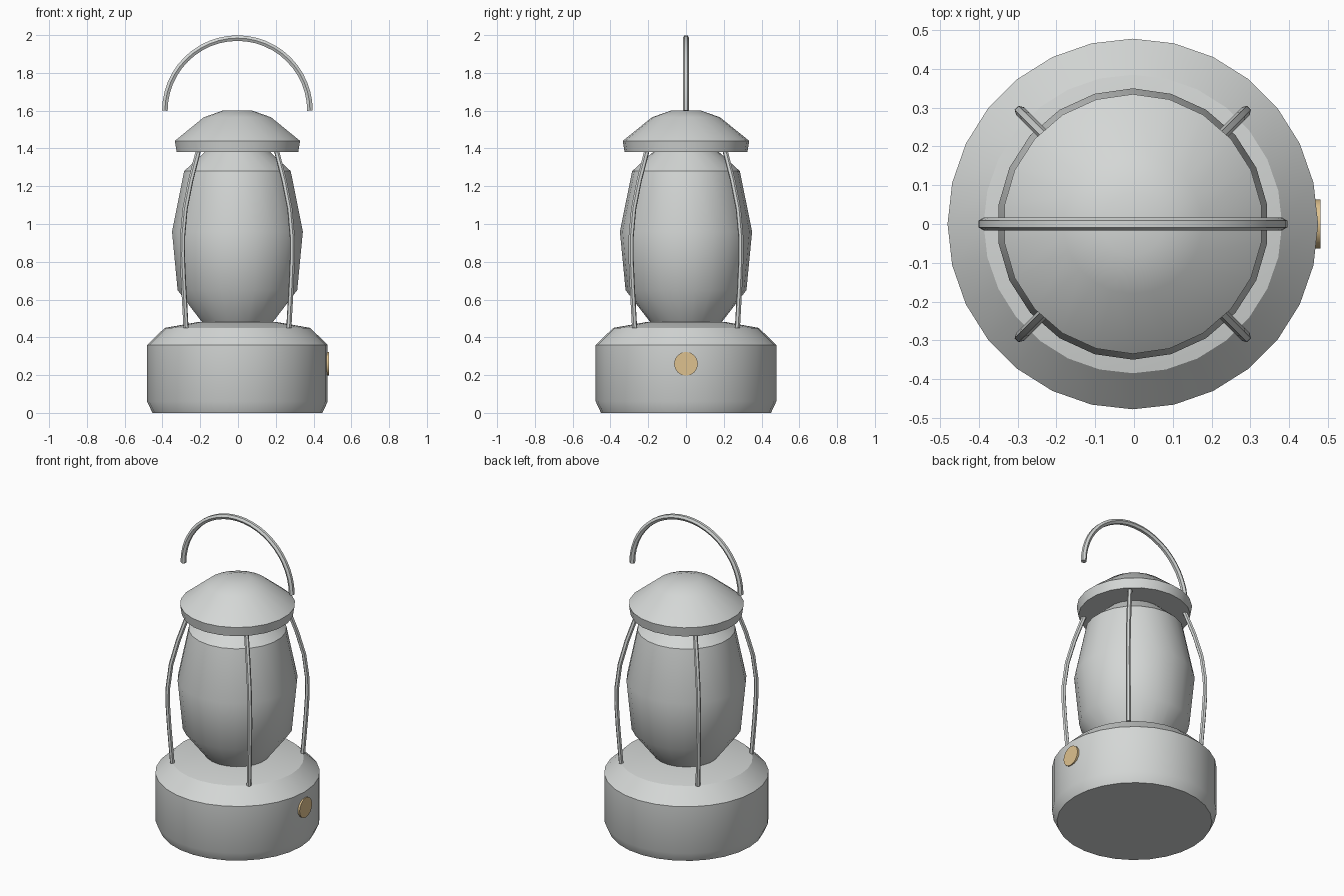
import bpy, bmesh, math
from mathutils import Matrix, Vector

if "Cube" in bpy.data.objects:
    bpy.data.objects.remove(bpy.data.objects["Cube"], do_unlink=True)

CX = -0.003  # body axis, nudged so the knob stays inside the centred bounds


def material(name, rgb):
    m = bpy.data.materials.new(name)
    m.use_nodes = True
    m.diffuse_color = (*rgb, 1)
    m.node_tree.nodes["Principled BSDF"].inputs["Base Color"].default_value = (*rgb, 1)
    return m


GREY = material("pale grey", (0.66, 0.68, 0.67))
TAN = material("tan", (0.73, 0.535, 0.273))


def finish(name, bm, mat, angle=34):
    bmesh.ops.recalc_face_normals(bm, faces=bm.faces[:])
    mesh = bpy.data.meshes.new(name)
    bm.to_mesh(mesh)
    bm.free()
    mesh.materials.append(mat)
    obj = bpy.data.objects.new(name, mesh)
    bpy.context.collection.objects.link(obj)
    bpy.ops.object.select_all(action="DESELECT")
    obj.select_set(True)
    bpy.context.view_layer.objects.active = obj
    bpy.ops.object.shade_smooth_by_angle(angle=math.radians(angle))
    return obj


def skin(bm, rings):
    """Join rings of equal vertex count and cap both ends."""
    loops = [[bm.verts.new(p) for p in ring] for ring in rings]
    n = len(loops[0])
    for a, b in zip(loops, loops[1:]):
        for i in range(n):
            j = (i + 1) % n
            bm.faces.new((a[i], a[j], b[j], b[i]))
    bm.faces.new(loops[0])
    bm.faces.new(loops[-1])


def lathe(name, profile, sides):
    bm = bmesh.new()
    turns = [math.tau * i / sides for i in range(sides)]
    skin(bm, [[(CX + r * math.sin(t), r * math.cos(t), z) for t in turns] for r, z in profile])
    return finish(name, bm, GREY)


def rod(name, path, side, radius, sides=6):
    """Sweep a round section along a flat path; side is the path plane's normal."""
    bm = bmesh.new()
    rings = []
    for i, p in enumerate(path):
        tangent = (path[min(i + 1, len(path) - 1)] - path[max(i - 1, 0)]).normalized()
        up = tangent.cross(side)
        rings.append([p + radius * (side * math.cos(t) + up * math.sin(t))
                      for t in (math.tau * k / sides for k in range(sides))])
    skin(bm, rings)
    return finish(name, bm, GREY, 40)


# Body
lathe("base", [(0.45, 0), (0.478, 0.06), (0.478, 0.36), (0.385, 0.45), (0.215, 0.48)], 28)
lathe("globe", [(0.185, 0.475), (0.32, 0.65), (0.35, 0.96), (0.285, 1.28), (0.17, 1.385)], 22)
lathe("cap", [(0.325, 1.38), (0.335, 1.44), (0.18, 1.565), (0.08, 1.6)], 22)

# Four guard wires bowed around the globe
bow = [(0.29, 1.395), (0.35, 1.23), (0.392, 1.08), (0.411, 0.93),
       (0.412, 0.83), (0.403, 0.68), (0.385, 0.45)]
for k in range(4):
    a = math.pi / 4 + k * math.pi / 2
    out = Vector((math.cos(a), math.sin(a), 0))
    path = [out * r + Vector((CX, 0, z)) for r, z in bow]
    rod(f"guard_wire_{k + 1}", path, Vector((-out.y, out.x, 0)), 0.014)

# Carrying handle
arc = [Vector((CX + 0.384 * math.cos(t), 0, 1.6 + 0.384 * math.sin(t)))
       for t in (math.pi * i / 24 for i in range(25))]
rod("handle", arc, Vector((0, 1, 0)), 0.017)

# Side knob
bm = bmesh.new()
bmesh.ops.create_cone(bm, cap_ends=True, segments=16, radius1=0.063, radius2=0.063, depth=0.03,
                      matrix=Matrix.Translation((0.466, 0, 0.26)) @ Matrix.Rotation(math.pi / 2, 4, "Y"))
finish("knob", bm, TAN)
